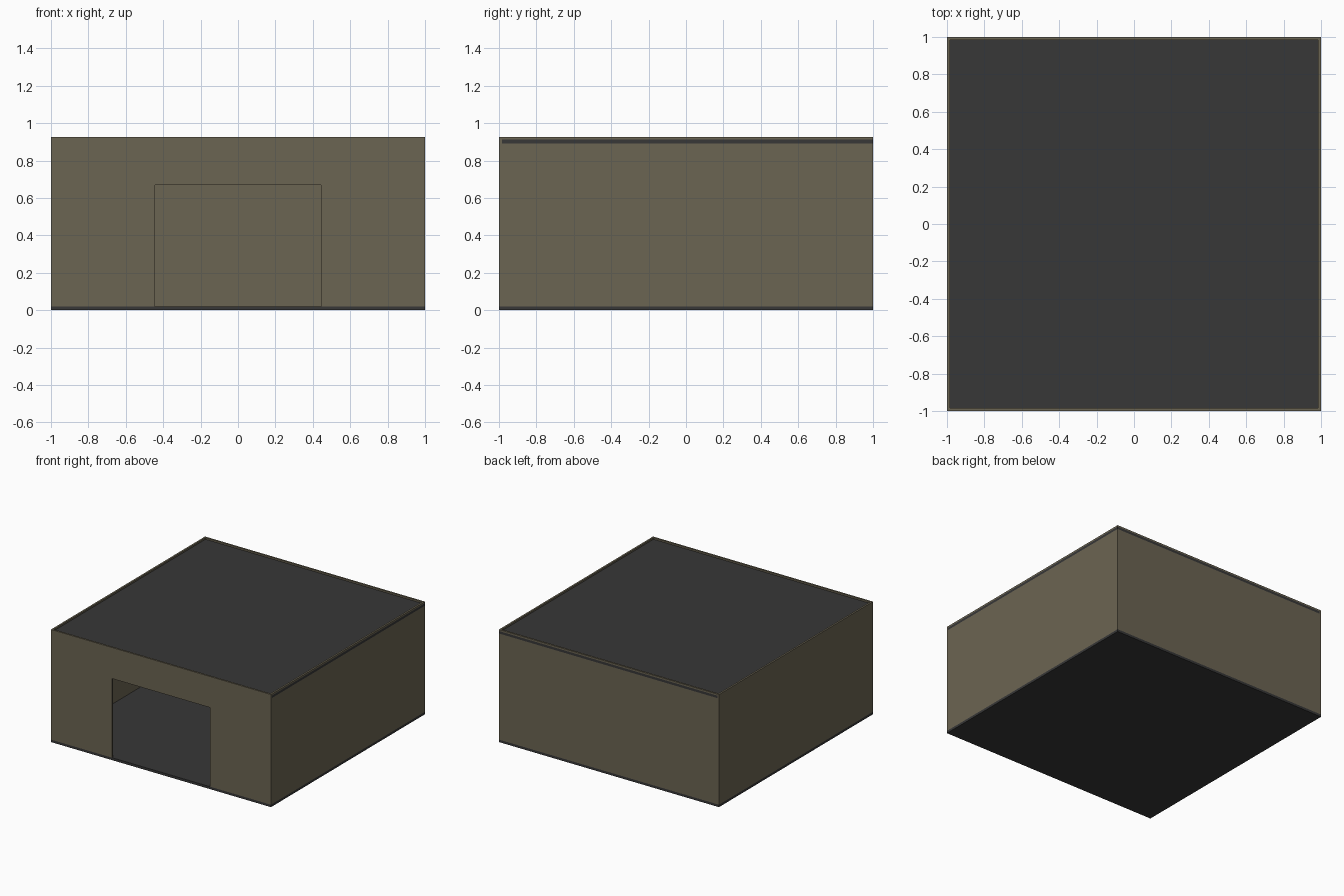
import bpy

if "Cube" in bpy.data.objects:
    bpy.data.objects.remove(bpy.data.objects["Cube"])

T = 0.015                      # wall thickness
FLOOR, WALL_TOP, ROOF_TOP, TOP = 0.02, 0.892, 0.912, 0.925
DOOR_X, DOOR_Z = 0.445, 0.67


def material(name, rgb):
    m = bpy.data.materials.new(name)
    m.diffuse_color = (*rgb, 1)
    m.use_nodes = True
    m.node_tree.nodes["Principled BSDF"].inputs["Base Color"].default_value = m.diffuse_color
    return m


tan = material("olive tan", (0.148, 0.128, 0.084))
dark = material("dark grey", (0.038, 0.038, 0.038))


def finish(name, verts, faces, mat):
    me = bpy.data.meshes.new(name)
    me.from_pydata(verts, [], faces)
    me.materials.append(mat)
    ob = bpy.data.objects.new(name, me)
    bpy.context.collection.objects.link(ob)
    return ob


def box(name, lo, hi, mat):
    verts = [(x, y, z) for x in (lo[0], hi[0]) for y in (lo[1], hi[1]) for z in (lo[2], hi[2])]
    faces = [(0, 1, 3, 2), (4, 6, 7, 5), (0, 4, 5, 1), (2, 3, 7, 6), (0, 2, 6, 4), (1, 5, 7, 3)]
    return finish(name, verts, faces, mat)


# Floor and roof slabs
box("floor_slab", (-1, -1, 0), (1, 1, FLOOR), dark)
box("roof_slab", (-1 + T, -1 + T, WALL_TOP), (1, 1, ROOF_TOP), dark)

# Front wall: an outline with a doorway, given thickness
outline = [(-1, FLOOR), (-DOOR_X, FLOOR), (-DOOR_X, DOOR_Z), (DOOR_X, DOOR_Z),
           (DOOR_X, FLOOR), (1, FLOOR), (1, TOP), (-1, TOP)]
n = len(outline)
verts = [(x, y, z) for y in (-1, -1 + T) for x, z in outline]
faces = [tuple(range(n)), tuple(range(2 * n - 1, n - 1, -1))]
faces += [(i, i + n, (i + 1) % n + n, (i + 1) % n) for i in range(n)]
finish("front_wall", verts, faces, tan)

# Side and back walls; the left one runs up past the roof slab
box("left_wall", (-1, -1 + T, FLOOR), (-1 + T, 1, TOP), tan)
box("right_wall", (1 - T, -1 + T, FLOOR), (1, 1, WALL_TOP), tan)
box("back_wall", (-1 + T, 1 - T, FLOOR), (1 - T, 1, WALL_TOP), tan)

# Raised rim along the right and back roof edges
box("right_rim", (1 - T, -1 + T, ROOF_TOP), (1, 1, TOP), tan)
box("back_rim", (-1 + T, 1 - T, ROOF_TOP), (1 - T, 1, TOP), tan)
